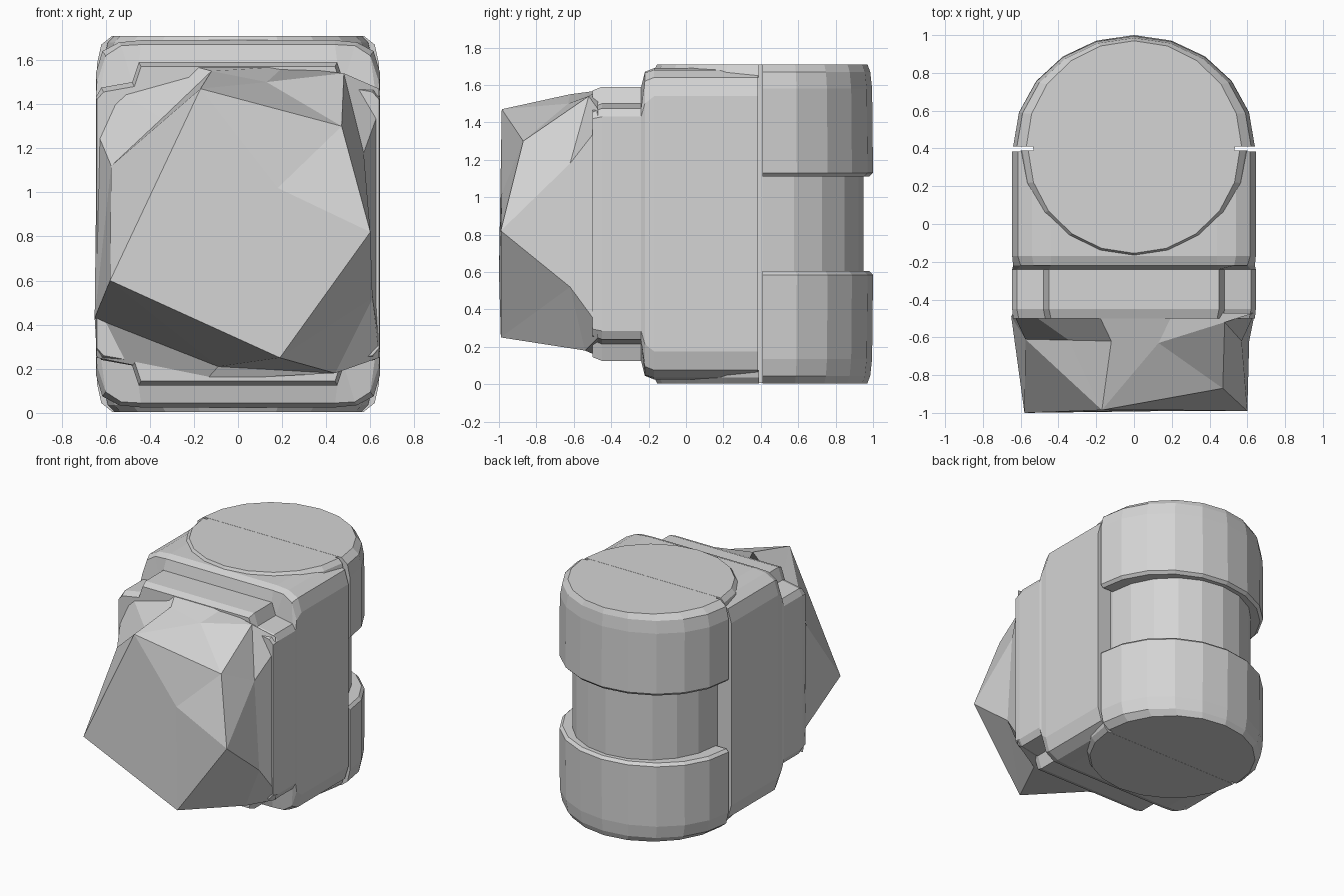
import bpy, math

if "Cube" in bpy.data.objects:
    bpy.data.objects.remove(bpy.data.objects["Cube"])

MID = 0.8575  # height of the mirror plane shared by body and drums

grey = bpy.data.materials.new("plain_grey")
grey.diffuse_color = (0.66, 0.66, 0.66, 1)
grey.use_nodes = True
grey.node_tree.nodes["Principled BSDF"].inputs["Base Color"].default_value = grey.diffuse_color


def make(name, verts, faces):
    mesh = bpy.data.meshes.new(name)
    mesh.from_pydata(verts, [], faces)
    mesh.materials.append(grey)
    obj = bpy.data.objects.new(name, mesh)
    bpy.context.collection.objects.link(obj)
    # consistent outward normals
    bpy.context.view_layer.objects.active = obj
    obj.select_set(True)
    bpy.ops.object.mode_set(mode='EDIT')
    bpy.ops.mesh.select_all(action='SELECT')
    bpy.ops.mesh.normals_make_consistent(inside=False)
    bpy.ops.object.mode_set(mode='OBJECT')
    obj.select_set(False)
    return obj


def loft(name, rings):
    n = len(rings[0])
    verts = [p for r in rings for p in r]
    faces = [(k * n + i, k * n + (i + 1) % n, (k + 1) * n + (i + 1) % n, (k + 1) * n + i)
             for k in range(len(rings) - 1) for i in range(n)]
    faces += [tuple(range(n)), tuple(range((len(rings) - 1) * n, len(rings) * n))]
    return make(name, verts, faces)


def section(y, quarter):
    """Four-way mirrored cross-section at depth y; quarter runs from top to side."""
    up = quarter[::-1] + [(-x, z) for x, z in quarter]
    pts = up + [(-x, 2 * MID - z) for x, z in up]
    return [(x, y, z) for x, z in pts]


def arc(y0, rx, ry, z, sign=1, n=10):
    """Half ellipse bulging to the back (sign 1) or the front (sign -1)."""
    return [(rx * math.cos(math.pi * i / n), y0 + sign * ry * math.sin(math.pi * i / n), z)
            for i in range(n + 1)]


# Main body with stepped, corner-notched front
rear = [(0.44, 1.69), (0.54, 1.68), (0.615, 1.64), (0.645, 1.54)]
lip = [(0.44, 1.67), (0.53, 1.665), (0.60, 1.62), (0.64, 1.50)]
front = [(0.45, 1.59), (0.48, 1.50), (0.62, 1.475), (0.645, 1.43)]
nose = [(0.44, 1.57), (0.47, 1.48), (0.61, 1.455), (0.64, 1.42)]
loft("main_body", [section(0.385, rear), section(-0.17, rear), section(-0.22, lip),
                   section(-0.24, front), section(-0.45, front), section(-0.5, nose)])

# Narrow core seen in the side slots and between the drums
loft("drum_core", [[(0.535 * math.cos(math.tau * i / 20), 0.41 + 0.54 * math.sin(math.tau * i / 20), z)
                    for i in range(20)] for z in (0.006, 1.709)])

# Rear drums and the raised half discs, mirrored top and bottom
drum = [(0.62, 0.57, 1.11), (0.64, 0.59, 1.13), (0.64, 0.585, 1.58), (0.62, 0.575, 1.67), (0.57, 0.56, 1.71)]
disc = [(0.60, 0.57, 1.64), (0.59, 0.56, 1.68), (0.56, 0.545, 1.71)]
for label, flip in (("upper", False), ("lower", True)):
    def height(z):
        return 2 * MID - z if flip else z
    loft(label + "_drum", [arc(0.41, rx, ry, height(z)) for rx, ry, z in drum])
    loft(label + "_disc", [arc(0.39, rx, ry, height(z), -1) for rx, ry, z in disc])

# Rough-hewn front block: face ring and shoulder ring, clockwise from the top
face_ring = [(-0.17, -0.985, 1.47), (0.47, -0.87, 1.30), (0.60, -0.99, 0.82),
             (0.19, -0.99, 0.25), (-0.58, -1.0, 0.60)]
shoulder = [(-0.12, -0.62, 1.55), (0.13, -0.63, 1.50), (0.48, -0.52, 1.54), (0.57, -0.62, 1.18),
            (0.61, -0.62, 0.52), (0.44, -0.54, 0.18), (-0.09, -0.60, 0.21),
            (-0.65, -0.49, 0.43), (-0.575, -0.61, 1.12), (-0.345, -0.615, 1.335)]


def spread(p):
    """Push a shoulder point out to the rim of the body front."""
    x = max(-0.64, min(0.64, p[0] * 1.6))
    reach = 0.61 if abs(x) > 0.48 else 0.71
    return (x, -0.47, 0.86 + max(-reach, min(reach, (p[2] - 0.86) * 1.6)))


root = [spread(p) for p in shoulder]
nf, ns = len(face_ring), len(shoulder)
verts = face_ring + shoulder + root + [(0.18, -0.985, 1.02)]
centre = len(verts) - 1
faces = [(i, (i + 1) % nf, centre) for i in range(nf)]
# stitch the two rings, always taking the shorter diagonal
a = b = 0
while a < nf or b < ns:
    p, p2 = face_ring[a % nf], face_ring[(a + 1) % nf]
    q, q2 = shoulder[b % ns], shoulder[(b + 1) % ns]
    if b == ns or (a < nf and math.dist(p2, q) < math.dist(p, q2)):
        faces.append((a % nf, (a + 1) % nf, nf + b % ns))
        a += 1
    else:
        faces.append((a % nf, nf + b % ns, nf + (b + 1) % ns))
        b += 1
faces += [(nf + i, nf + (i + 1) % ns, nf + ns + (i + 1) % ns, nf + ns + i) for i in range(ns)]
faces.append(tuple(range(nf + ns, nf + 2 * ns)))
make("front_block", verts, faces)
